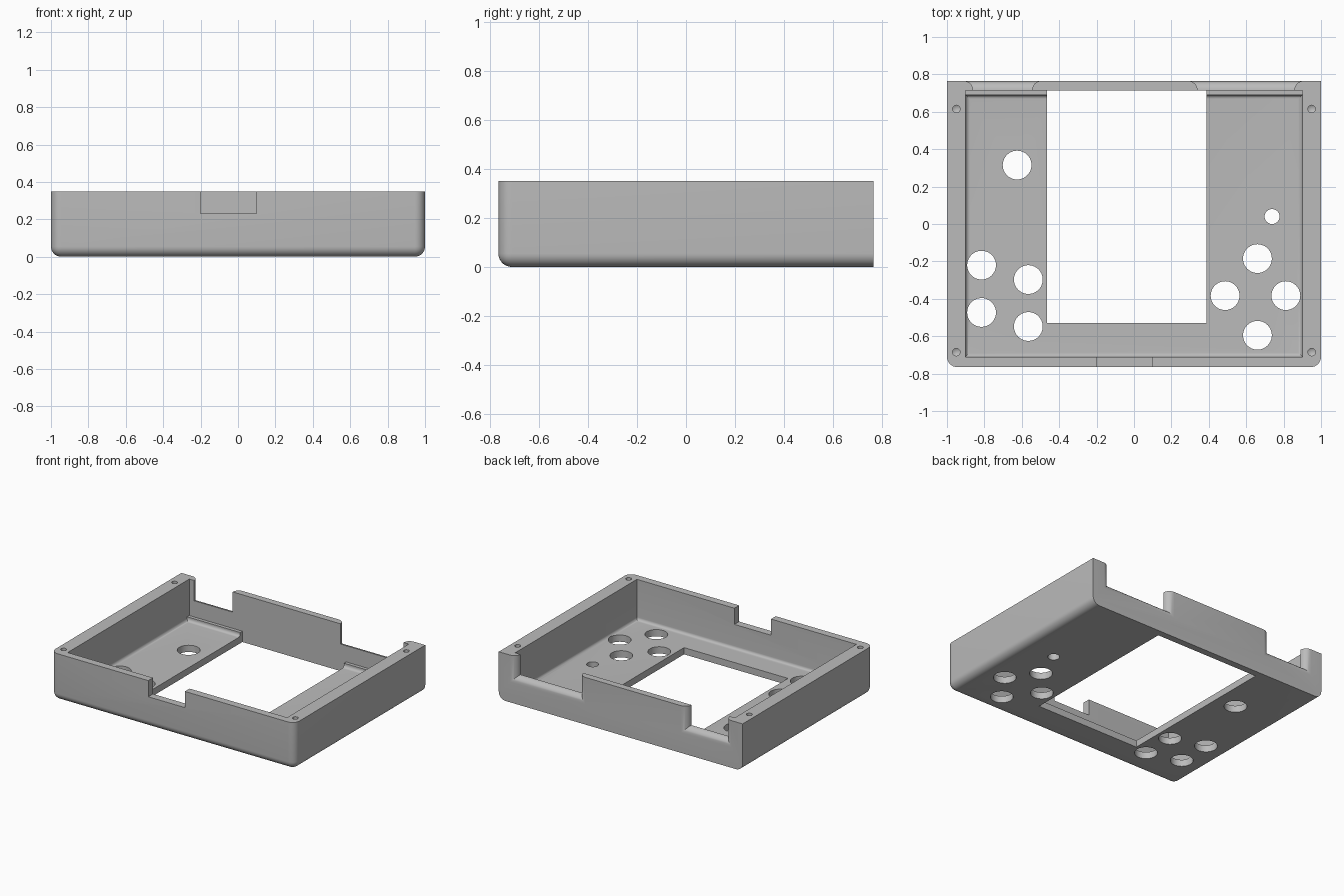
import bpy, bmesh, math
from mathutils import Matrix, Vector

cube = bpy.data.objects.get("Cube")
if cube:
    bpy.data.objects.remove(cube, do_unlink=True)

HX, HY, H = 1.0, 0.765, 0.35       # half width, half depth, height
FLOOR, BACK = 0.05, 0.715          # floor thickness, inner face of back wall
cutters = []


def finish(name, bm):
    bmesh.ops.recalc_face_normals(bm, faces=bm.faces)
    mesh = bpy.data.meshes.new(name)
    bm.to_mesh(mesh)
    bm.free()
    ob = bpy.data.objects.new(name, mesh)
    bpy.context.collection.objects.link(ob)
    return ob


def add_cutter(name, bm):
    ob = finish(name, bm)
    ob.hide_render = True
    cutters.append(ob)


def box(lo, hi, radius=0, rounded=None):
    """Box between two corners; edges passing the rule are rounded."""
    bm = bmesh.new()
    lo, hi = Vector(lo), Vector(hi)
    bmesh.ops.create_cube(bm, size=1)
    for v in bm.verts:
        v.co = [hi[i] if v.co[i] > 0 else lo[i] for i in range(3)]
    if radius:
        edges = [e for e in bm.edges if rounded(*[v.co for v in e.verts])]
        bmesh.ops.bevel(bm, geom=edges, offset=radius, segments=8,
                        profile=0.5, affect='EDGES', clamp_overlap=True)
    return bm


def cylinder(x, y, z0, z1, radius, tip=0):
    """Upright cylinder, with an optional conical lower end."""
    bm = bmesh.new()
    bmesh.ops.create_cone(bm, cap_ends=True, segments=40, radius1=radius, radius2=radius,
                          depth=z1 - z0, matrix=Matrix.Translation((x, y, (z0 + z1) / 2)))
    if tip:
        bottom = min(bm.faces, key=lambda f: f.calc_center_median().z)
        for v in bmesh.ops.poke(bm, faces=[bottom])["verts"]:
            v.co.z -= tip
    return bm


def flared_notch(x0, x1, z, radius):
    """Cutter that widens towards the back, leaving rounded outer edges."""
    bm = bmesh.new()
    steps = [radius * math.sin(i * math.pi / 16) for i in range(9)]
    sections = [(BACK - 0.02, 0)]
    sections += [(BACK + s, radius - math.sqrt(max(0, radius**2 - s**2))) for s in steps]
    sections.append((HY + 0.05, radius))
    rings = []
    for y, o in sections:
        corners = [(x0 - o, z - o), (x1 + o, z - o), (x1 + o, H + 0.1), (x0 - o, H + 0.1)]
        rings.append([bm.verts.new((x, y, h)) for x, h in corners])
    for a, b in zip(rings, rings[1:]):
        for i in range(4):
            j = (i + 1) % 4
            bm.faces.new((a[i], a[j], b[j], b[i]))
    bm.faces.new(rings[0])
    bm.faces.new(rings[-1])
    return bm


# Outer block: rounded front corners and rounded bottom edges, square back
def outer_edges(a, b):
    if a.y > 0 and b.y > 0:
        return False
    return (a.z < 0.01 and b.z < 0.01) or (a.y < 0 and b.y < 0 and a.x * b.x > 0)


shell = finish("enclosure_shell", box((-HX, -HY, 0), (HX, HY, H), 0.055, outer_edges))

# Cavity with a filleted floor and a low rail along the back wall
add_cutter("cavity_cutter", box((-0.9, -0.71, FLOOR), (0.9, 0.69, H + 0.1), 0.022,
                                lambda a, b: a.z < 0.1 and b.z < 0.1))
add_cutter("back_cavity_cutter", box((-0.9, 0.5, 0.08), (0.9, BACK, H + 0.1)))

# Screen opening and front notch
add_cutter("opening_cutter", box((-0.465, -0.53, -0.1), (0.387, BACK, H + 0.1)))
add_cutter("front_notch_cutter", box((-0.2, -0.9, 0.23), (0.1, -0.69, H + 0.1)))

# Back notches
for x0, x1 in ((-0.86, -0.545), (0.34, 0.857)):
    add_cutter("back_notch_cutter", flared_notch(x0, x1, 0.2, HY - BACK))

# Button holes through the floor
buttons = [(-0.625, 0.315), (-0.815, -0.22), (-0.565, -0.297), (-0.815, -0.473),
           (-0.565, -0.548), (0.66, -0.185), (0.487, -0.383), (0.812, -0.383), (0.66, -0.595)]
for x, y in buttons:
    add_cutter("button_hole_cutter", cylinder(x, y, -0.1, 0.2, 0.077))
add_cutter("small_hole_cutter", cylinder(0.738, 0.04, -0.1, 0.2, 0.04))

# Blind screw holes in the side walls
for x in (-0.95, 0.95):
    for y in (-0.685, 0.615):
        add_cutter("screw_hole_cutter", cylinder(x, y, 0.22, H + 0.1, 0.02, 0.012))

# Cut everything and keep the resulting mesh
for c in cutters:
    mod = shell.modifiers.new(c.name, 'BOOLEAN')
    mod.operation = 'DIFFERENCE'
    mod.solver = 'EXACT'
    mod.object = c
bpy.context.view_layer.update()
result = bpy.data.meshes.new_from_object(
    shell.evaluated_get(bpy.context.evaluated_depsgraph_get()))
shell.modifiers.clear()
shell.data = result
for c in cutters:
    bpy.data.objects.remove(c, do_unlink=True)

# Single grey plastic
grey = bpy.data.materials.new("grey_plastic")
grey.use_nodes = True
colour = (0.5, 0.5, 0.5, 1)
grey.diffuse_color = colour
grey.node_tree.nodes["Principled BSDF"].inputs["Base Color"].default_value = colour
result.materials.clear()
result.materials.append(grey)

bpy.ops.object.select_all(action='DESELECT')
shell.select_set(True)
bpy.context.view_layer.objects.active = shell
bpy.ops.object.shade_smooth_by_angle(angle=math.radians(30))
